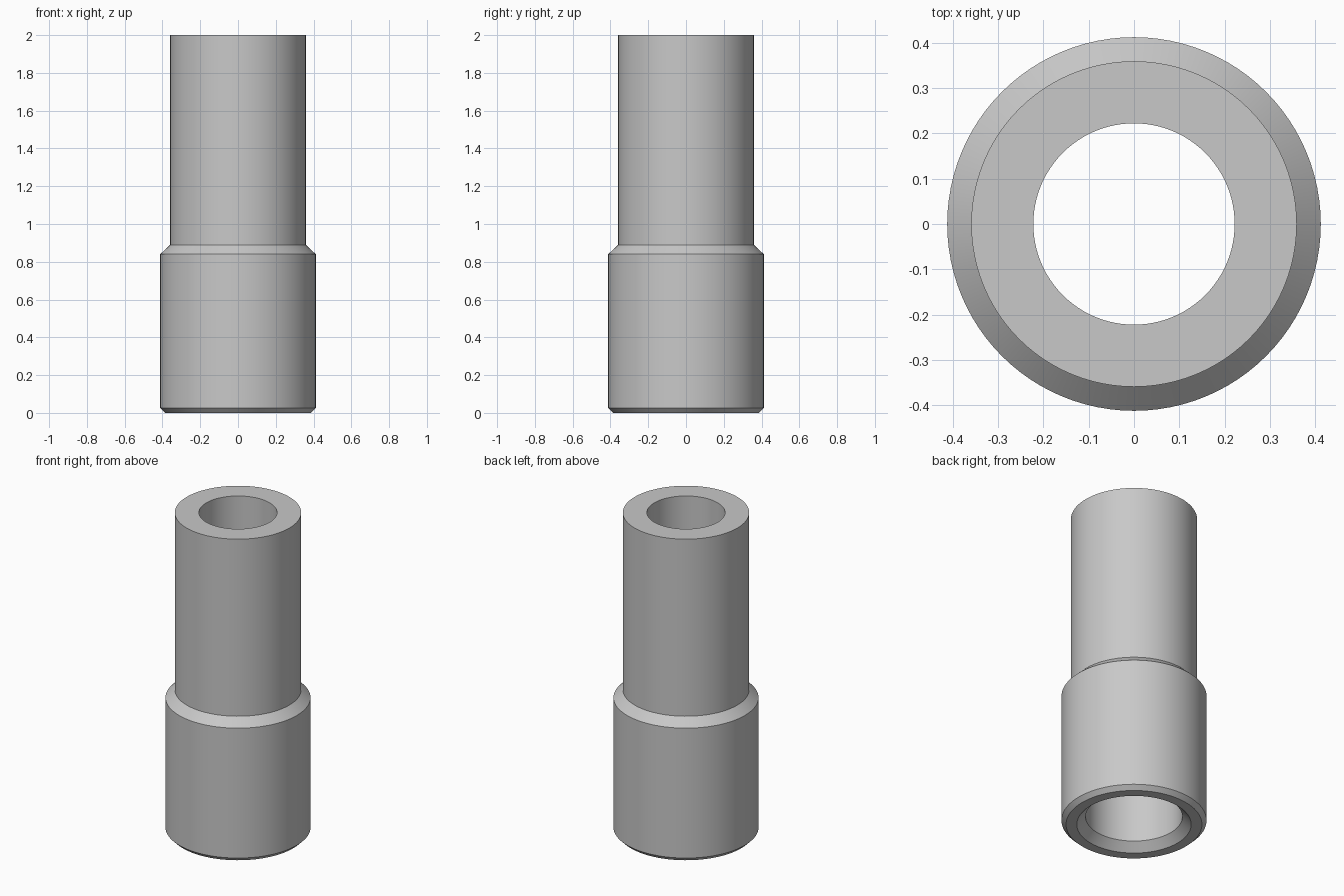
import bpy, bmesh, math
from mathutils import Matrix, Vector

if "Cube" in bpy.data.objects:
    bpy.data.objects.remove(bpy.data.objects["Cube"], do_unlink=True)

SEGMENTS = 96

# Plain grey material
grey = bpy.data.materials.new("grey")
grey.use_nodes = True
colour = (0.58, 0.58, 0.58, 1)
grey.diffuse_color = colour
grey.node_tree.nodes["Principled BSDF"].inputs["Base Color"].default_value = colour


def lathe(name, profile, material):
    """Revolve a closed (radius, height) profile around the z axis."""
    bm = bmesh.new()
    verts = [bm.verts.new((r, 0, z)) for r, z in profile]
    edges = [bm.edges.new((a, b)) for a, b in zip(verts, verts[1:] + verts[:1])]
    bmesh.ops.spin(bm, geom=verts + edges, cent=(0, 0, 0), axis=(0, 0, 1),
                   angle=math.tau, steps=SEGMENTS)
    bmesh.ops.remove_doubles(bm, verts=bm.verts, dist=0.0001)
    bmesh.ops.recalc_face_normals(bm, faces=bm.faces)
    mesh = bpy.data.meshes.new(name)
    bm.to_mesh(mesh)
    bm.free()
    mesh.materials.append(material)
    obj = bpy.data.objects.new(name, mesh)
    bpy.context.collection.objects.link(obj)
    bpy.ops.object.select_all(action="DESELECT")
    obj.select_set(True)
    bpy.context.view_layer.objects.active = obj
    bpy.ops.object.shade_smooth_by_angle(angle=math.radians(25))
    return obj


# Outer wall: chamfered foot, wide socket, sloped shoulder, narrow pipe
outer = [(0.386, 0), (0.412, 0.026), (0.412, 0.84), (0.359, 0.89), (0.359, 2)]
# Bore: narrow pipe, sloped step, wide socket, lead-in chamfer
bore = [(0.222, 2), (0.222, 0.89), (0.275, 0.84), (0.275, 0.05), (0.325, 0)]

lathe("pipe_sleeve", outer + bore, grey)
